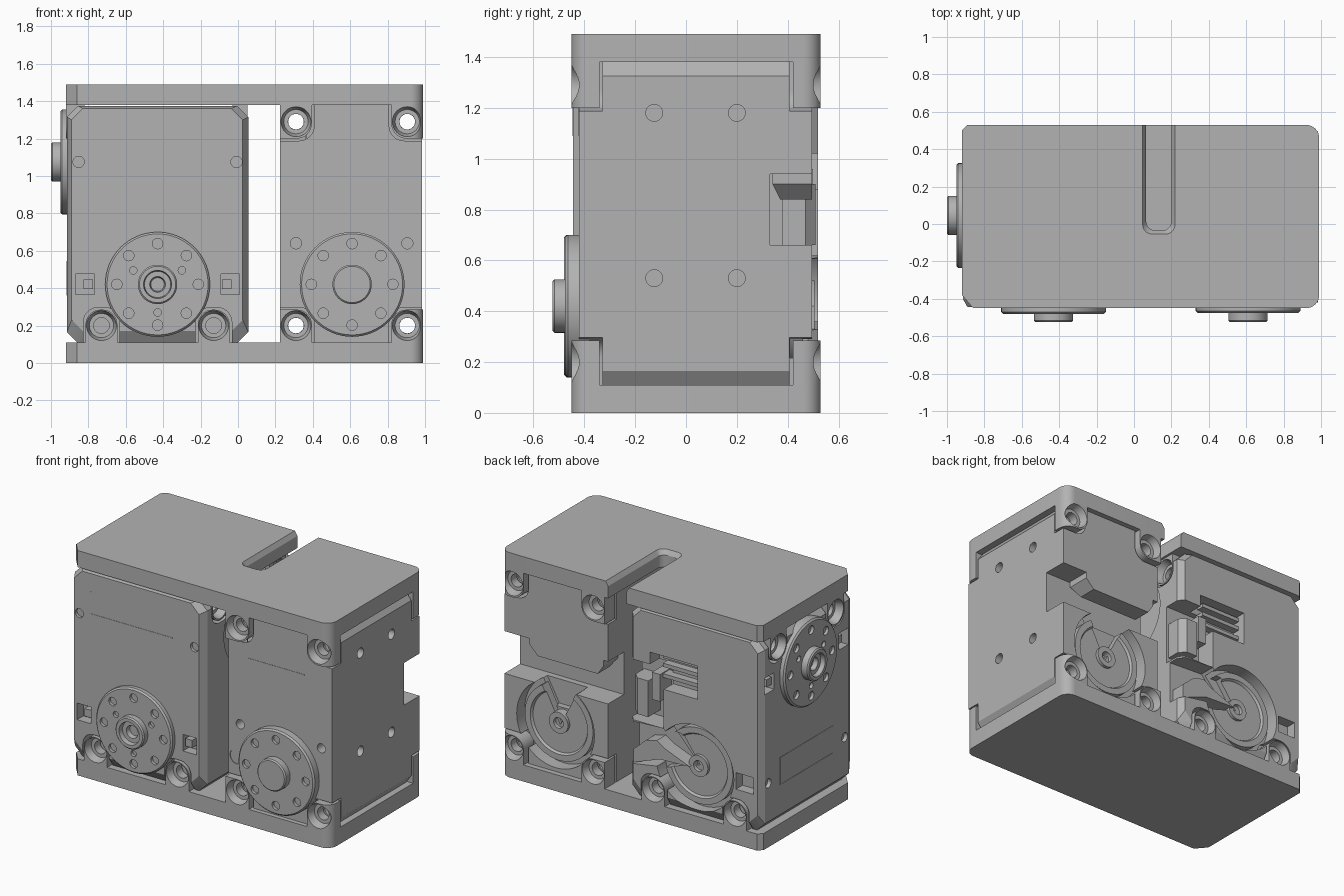
import bpy, bmesh, math
from mathutils import Vector

if "Cube" in bpy.data.objects:
    bpy.data.objects.remove(bpy.data.objects["Cube"])

grey = bpy.data.materials.new("plain grey")
grey.use_nodes = True
grey.diffuse_color = (0.45, 0.45, 0.45, 1)
grey.node_tree.nodes["Principled BSDF"].inputs["Base Color"].default_value = (0.45, 0.45, 0.45, 1)


# ---------- helpers ----------
def place(axis, a, p):
    return {"x": (a, p[0], p[1]), "y": (p[0], a, p[1]), "z": (p[0], p[1], a)}[axis]


def loft(bm, axis, rings):
    """Closed solid through matching rings of (position along axis, 2D points)."""
    loops = [[bm.verts.new(place(axis, a, p)) for p in pts] for a, pts in rings]
    faces = [bm.faces.new(loops[0]), bm.faces.new(loops[-1])]
    n = len(loops[0])
    for lo, hi in zip(loops, loops[1:]):
        for i in range(n):
            j = (i + 1) % n
            faces.append(bm.faces.new((lo[i], lo[j], hi[j], hi[i])))
    bmesh.ops.recalc_face_normals(bm, faces=faces)


def prism(bm, axis, pts, a0, a1):
    loft(bm, axis, [(a0, pts), (a1, pts)])


def circle(c, r, n=32):
    return [(c[0] + r * math.cos(math.tau * i / n), c[1] + r * math.sin(math.tau * i / n)) for i in range(n)]


def turned(bm, axis, c, profile, n=48):
    loft(bm, axis, [(a, circle(c, r, n)) for a, r in profile])


def rect(u0, u1, v0, v1, radii=(0, 0, 0, 0)):
    """Rectangle with a radius per corner, anticlockwise from the low corner."""
    pts = []
    corners = [(u0, v0, 1, 1), (u1, v0, -1, 1), (u1, v1, -1, -1), (u0, v1, 1, -1)]
    for k, ((u, v, su, sv), r) in enumerate(zip(corners, radii)):
        steps = 8 if r else 0
        for i in range(steps + 1):
            t = math.pi * (1 + k / 2) + (math.pi / 2 * i / steps if r else 0)
            pts.append((u + su * r + r * math.cos(t), v + sv * r + r * math.sin(t)) if r else (u, v))
    return pts


def box(bm, x0, x1, y0, y1, z0, z1):
    prism(bm, "y", rect(x0, x1, z0, z1), y0, y1)


def part(name, bm):
    mesh = bpy.data.meshes.new(name)
    bm.to_mesh(mesh)
    bm.free()
    mesh.materials.append(grey)
    ob = bpy.data.objects.new(name, mesh)
    bpy.context.scene.collection.objects.link(ob)
    return ob


def carve(ob, build, mode="DIFFERENCE"):
    """Cut the part with the solids made by build, then drop the cutter."""
    bm = bmesh.new()
    build(bm)
    cutter = part("cutter", bm)
    mod = ob.modifiers.new("cut", "BOOLEAN")
    mod.operation, mod.object, mod.solver = mode, cutter, "EXACT"
    mod.use_self = True
    mesh = bpy.data.meshes.new_from_object(ob.evaluated_get(bpy.context.evaluated_depsgraph_get()))
    ob.modifiers.clear()
    ob.data = mesh
    bpy.data.objects.remove(cutter)


# ---------- frame plates ----------
OUTLINE = ([(-0.92, -0.38), (-0.86, -0.45)]
           + rect(0, 0.99, -0.45, 0.53, (0, 0.07, 0.07, 0))[1:-1]
           + [(-0.89, 0.53), (-0.92, 0.5)])
for name, z0, z1 in (("top_plate", 1.38, 1.49), ("bottom_plate", 0, 0.11)):
    bm = bmesh.new()
    prism(bm, "z", OUTLINE, z0, z1)
    plate = part(name, bm)
    if name == "top_plate":
        def slot(bm):
            def ring(g):
                return rect(0.065 - g, 0.2 + g, -0.035 - g, 0.7, (0.05, 0.05, 0, 0))
            loft(bm, "z", [(1.3, ring(0)), (1.46, ring(0)), (1.5, ring(0.025))])
        carve(plate, slot)

# ---------- screw lugs: axis, centre, z, inner end, outer end, corner radii ----------
LUGS = []
for inner, outer in ((-0.34, -0.6), (0.42, 0.7)):
    for u, left in ((0.31, True), (0.905, False)):
        r0, r1 = (0, 0.08) if left else (0.08, 0)
        LUGS.append(("y", u, 1.29, inner, outer, (r0, r1, 0, 0)))
        LUGS.append(("y", u, 0.2, inner, outer, (0, 0, r1, r0)))
    for u in (-0.73, -0.13):
        LUGS.append(("y", u, 0.2, inner, outer, (0, 0, 0.08, 0.08)))
for inner, outer in ((-0.82, -1.1), (-0.03, 0.05)):
    for u in (-0.255, 0.345):
        LUGS.append(("x", u, 1.29, inner, outer, (0.08, 0.08, 0, 0)))


def lug_solids(bm, grow=0.0, near=None):
    for axis, u, z, a0, a1, radii in LUGS:
        if near and (axis == "y" and u > 0.1) != (near == "right"):
            continue
        end = a1 + math.copysign(grow, a1 - a0)
        z0, z1 = (0.11 - grow, 0.285 + grow) if z < 0.7 else (1.2 - grow, 1.38 + grow)
        prism(bm, axis, rect(u - 0.085 - grow, u + 0.085 + grow, z0, z1, radii),
              a0 - math.copysign(grow, a1 - a0), end)


def lug_holes(bm):
    for axis, u, z, a0, a1, radii in LUGS:
        s = math.copysign(1, a1 - a0)
        face = {-0.6: -0.45, 0.7: 0.53, -1.1: -0.92, 0.05: 0.05}[a1]
        turned(bm, axis, (u, z), [(face + s * 0.02, 0.085), (face - s * 0.02, 0.075), (face - s * 0.05, 0.065),
                                  (face - s * 0.05, 0.042), (face - s * 0.3, 0.042)], 32)


def through_holes(bm):
    for u in (0.31, 0.905):
        for z in (0.2, 1.29):
            prism(bm, "y", circle((u, z), 0.0415), -1, 1)


bm = bmesh.new()
lug_solids(bm)
lugs = part("screw_lugs", bm)
carve(lugs, lambda bm: prism(bm, "z", OUTLINE, -0.5, 2), "INTERSECT")
carve(lugs, lug_holes)

# ---------- right housing ----------
bm = bmesh.new()
prism(bm, "y", [(0.225, 0.1), (0.94, 0.1), (0.985, 0.165), (0.985, 1.325), (0.94, 1.385), (0.225, 1.385)], -0.42, 0.495)
right = part("right_housing", bm)
RC = (0.61, 0.42)
carve(right, lambda bm: lug_solids(bm, 0.012, "right"))
carve(right, through_holes)


def right_cuts(bm):
    box(bm, 0.1, 1.1, 0.33, 0.7, 0.66, 0.94)
    prism(bm, "y", circle(RC, 0.285, 48), 0.41, 0.7)
    prism(bm, "y", [(0.55, 0.5), (0.67, 0.5), (0.79, 0.72), (0.43, 0.72)], 0.37, 0.7)
    for y in (-0.125, 0.2):
        for z in (0.53, 1.18):
            prism(bm, "x", circle((y, z), 0.033), 0.9, 1.1)
    for x in (0.31, 0.905):
        prism(bm, "y", circle((x, 0.64), 0.03), -0.5, -0.34)
    prism(bm, "y", circle((0.285, 0.42), 0.05), -0.5, -0.415)


carve(right, right_cuts)
bm = bmesh.new()
loft(bm, "z", [(0.84, rect(0.3, 0.74, 0.37, 0.495)), (0.9, rect(0.26, 0.8, 0.34, 0.495)),
               (0.95, rect(0.26, 0.8, 0.34, 0.495))])
part("right_cable_cover", bm)

# ---------- left housing ----------


def shell(x0, x1, z0, z1, ch):
    return [(x0, z0 + ch), (x0 + ch, z0), (x1 - ch, z0), (x1, z0 + ch),
            (x1, z1 - ch), (x1 - ch, z1), (x0 + ch, z1), (x0, z1 - ch)]


FACE = shell(-0.89, 0.025, 0.17, 1.36, 0.06)
WIDE = shell(-0.915, 0.055, 0.105, 1.375, 0.06)
bm = bmesh.new()
loft(bm, "y", [(-0.445, FACE), (-0.4, WIDE), (0.48, WIDE), (0.52, FACE)])
left = part("left_housing", bm)
LC, SC = (-0.43, 0.42), (0.045, 1.075)
carve(left, lambda bm: lug_solids(bm, 0.012, "left"))


def left_cuts(bm):
    # idler pockets opposite each horn
    prism(bm, "y", circle(LC, 0.285, 48), 0.43, 0.7)
    prism(bm, "y", [(-0.4, 0.4), (0.2, 0.3), (0.2, 0.6), (-0.2, 0.62)], 0.41, 0.7)
    prism(bm, "x", circle(SC, 0.27, 48), 0.035, 0.2)
    # rear cable bay
    box(bm, -0.2, 0.2, 0.38, 0.7, 0.62, 1.02)
    box(bm, -0.45, -0.1, 0.42, 0.7, 0.88, 1.1)
    # plug sockets and pin holes
    for s in (-1, 1):
        u, v = LC[0] + s * 0.388, SC[0] + s * 0.388
        prism(bm, "y", rect(u - 0.05, u + 0.05, 0.365, 0.475), -0.6, -0.38)
        prism(bm, "x", rect(v - 0.05, v + 0.05, 1.02, 1.13), -1.1, -0.85)
        prism(bm, "y", circle((LC[0] + s * 0.422, 1.075), 0.03), -0.6, -0.425)
        prism(bm, "x", circle((SC[0] + s * 0.4, 0.42), 0.03), -1.1, -0.89)
    box(bm, -0.86, -0.73, 0.45, 0.7, 0.36, 0.47)


carve(left, left_cuts)

bm = bmesh.new()
for s in (-1, 1):
    u, v = LC[0] + s * 0.37, SC[0] + s * 0.37
    box(bm, u - 0.025, u + 0.025, -0.43, -0.37, 0.395, 0.445)
    box(bm, -0.9, -0.84, v - 0.025, v + 0.025, 1.05, 1.1)
part("plug_keys", bm)

# rear clip, ledges and hook
bm = bmesh.new()
prism(bm, "z", [(-0.08, 0.36), (0.04, 0.36), (0.04, 0.47), (0.0, 0.51), (-0.08, 0.51)], 0.66, 0.9)
box(bm, -0.16, -0.1, 0.36, 0.5, 0.78, 0.96)
part("cable_clip", bm)
bm = bmesh.new()
for z in (0.93, 1.0, 1.06):
    box(bm, -0.45, -0.16, 0.4, 0.47, z, z + 0.025)
part("cable_ledges", bm)
bm = bmesh.new()
prism(bm, "y", [(-0.38, 0.41), (-0.16, 0.4), (0.03, 0.33), (0.03, 0.42), (-0.06, 0.5), (-0.14, 0.52), (-0.2, 0.48)], 0.4, 0.505)
part("rear_hook", bm)

# ---------- label outlines ----------
bm = bmesh.new()
for x0, x1, y in ((-0.77, -0.17, -0.447), (0.36, 0.78, -0.422)):
    box(bm, x0, x1, y, y + 0.004, 1.09, 1.095)
    box(bm, x0, x0 + 0.005, y, y + 0.004, 1.09, 1.24)
for z in (0.36, 0.54):
    box(bm, -0.917, -0.912, -0.23, 0.32, z, z + 0.005)
for y in (-0.23, 0.315):
    box(bm, -0.917, -0.912, y, y + 0.005, 0.36, 0.54)
part("label_outlines", bm)


# ---------- horns ----------
def horn(name, axis, c, base, face, tip, hollow):
    rim = [(base, 0.28), (face + 0.01, 0.28), (face, 0.27), (face, 0.105), (tip + 0.008, 0.105), (tip, 0.097)]
    if hollow:
        rim += [(tip, 0.075), (tip + 0.03, 0.07), (tip + 0.03, 0.042), (tip + 0.06, 0.036)]
    bm = bmesh.new()
    turned(bm, axis, c, rim, 64)
    ob = part(name, bm)

    def holes(bm):
        for p in circle(c, 0.218, 8):
            prism(bm, axis, circle(p, 0.028, 20), face - 0.1, face + 0.02)
        if hollow:
            for k in range(3):
                t = math.radians(30 + 120 * k)
                prism(bm, axis, circle((c[0] + 0.15 * math.cos(t), c[1] + 0.15 * math.sin(t)), 0.02, 16),
                      face - 0.1, face + 0.02)
    carve(ob, holes)


horn("left_horn", "y", LC, -0.4, -0.48, -0.525, True)
horn("right_horn", "y", RC, -0.38, -0.475, -0.525, False)
horn("side_horn", "x", SC, -0.88, -0.95, -1.0, True)


# ---------- rear idlers ----------
def idler(name, c, y, wedge):
    bm = bmesh.new()
    turned(bm, "y", c, [(y - 0.03, 0.25), (y + 0.035, 0.25), (y + 0.035, 0.21), (y + 0.02, 0.2), (y + 0.02, 0.08)])
    ob = part(name, bm)
    carve(ob, lambda bm: prism(bm, "y", wedge, y - 0.2, y + 0.2))
    bm = bmesh.new()
    turned(bm, "y", c, [(y - 0.06, 0.07), (y + 0.04, 0.07), (y + 0.04, 0.035), (y, 0.03)], 32)
    part(name + "_pin", bm)


idler("right_idler", RC, 0.425, [(0.61, 0.4), (0.79, 0.75), (0.43, 0.75)])
idler("left_idler", LC, 0.445, [(-0.43, 0.42), (-0.1, 0.32), (-0.1, 0.6), (-0.3, 0.6)])

# ---------- shading ----------
for ob in bpy.context.scene.objects:
    if ob.type == "MESH":
        bpy.ops.object.select_all(action="DESELECT")
        ob.select_set(True)
        bpy.context.view_layer.objects.active = ob
        bpy.ops.object.shade_smooth_by_angle(angle=math.radians(30))
